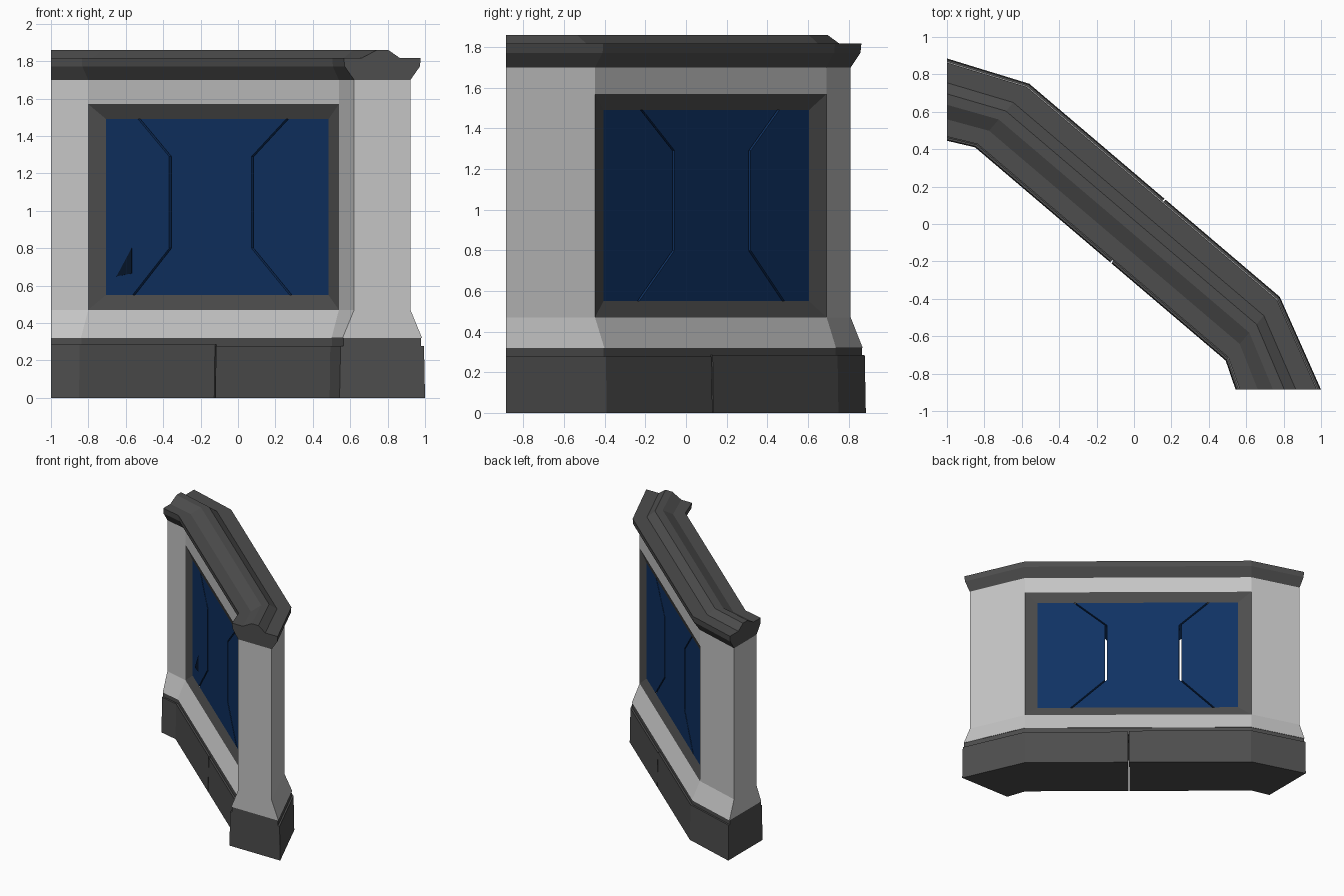
import bpy, bmesh
from mathutils import Vector

cube = bpy.data.objects.get("Cube")
if cube:
    bpy.data.objects.remove(cube, do_unlink=True)


def material(name, rgb):
    m = bpy.data.materials.new(name)
    m.use_nodes = True
    color = (*rgb, 1)
    m.diffuse_color = color
    bsdf = m.node_tree.nodes["Principled BSDF"]
    bsdf.inputs["Base Color"].default_value = color
    bsdf.inputs["Roughness"].default_value = 0.8
    return m


WHITE = material("pale_wall", (0.56, 0.56, 0.56))
GREY = material("dark_grey", (0.075, 0.075, 0.075))
BLUE = material("blue_glass", (0.005, 0.032, 0.125))
NAVY = material("navy_chip", (0.002, 0.008, 0.025))

# Plan of the bent wall: inner and outer point at each mitred station
plan = [((-1, 0.445), (-1, 0.885)), ((-0.85, 0.41), (-0.56, 0.75)),
        ((0.49, -0.73), (0.78, -0.39)), ((0.543, -0.885), (1, -0.885))]
stations = []
for a, b in plan:
    a, b = Vector((*a, 0)), Vector((*b, 0))
    stations.append(((a + b) / 2, (b - a) / 2))
s0, s1, s2, s3 = stations

# Local axes of the long middle stretch
U = (s2[0] - s1[0]).normalized()
N = Vector((-U.y, U.x, 0))
HALF = abs(s1[1].dot(N))
MID = N * s1[0].dot(N)
WALL = 0.66          # wall thickness as a share of the base thickness
GLASS = 0.12         # glass distance from the wall centre


def local(u, d, z):
    return MID + U * u + N * d + Vector((0, 0, z))


def finish(name, bm, mat):
    bmesh.ops.recalc_face_normals(bm, faces=bm.faces)
    me = bpy.data.meshes.new(name)
    bm.to_mesh(me)
    bm.free()
    me.materials.append(mat)
    ob = bpy.data.objects.new(name, me)
    bpy.context.collection.objects.link(ob)
    return ob


def loft(name, loops, mat):
    """Join equal closed loops into a capped solid."""
    bm = bmesh.new()
    rings = [[bm.verts.new(p) for p in loop] for loop in loops]
    n = len(rings[0])
    for r, q in zip(rings, rings[1:]):
        for i in range(n):
            j = (i + 1) % n
            bm.faces.new((r[i], r[j], q[j], q[i]))
    bm.faces.new(rings[0])
    bm.faces.new(rings[-1])
    return finish(name, bm, mat)


def sweep(name, profile, path, mat):
    """Run a (thickness share, height) section along plan stations."""
    loft(name, [[c + v * f + Vector((0, 0, z)) for f, z in profile]
                for c, v in path], mat)


def both_sides(half):
    return half + [(-f, z) for f, z in reversed(half)]


# Base blocks, split by a narrow seam
for name, top, path in (
        ("base_block_right", 0.285, [s0, s1, (local(0.036, 0, 0), N * HALF)]),
        ("base_block_left", 0.277, [(local(0.044, 0, 0), N * HALF), s2, s3])):
    sweep(name, both_sides([(1, 0), (0.975, top)]), path, GREY)
sweep("base_ledge", both_sides([(0.91, 0.26), (0.91, 0.32)]), stations, GREY)

# Pale wall: end columns, flared sill and lintel
column = both_sides([(0.93, 0.32), (WALL, 0.47), (WALL, 1.70)])
sweep("end_column_right", column, [s0, s1], WHITE)
sweep("end_column_left", column, [s2, s3], WHITE)
sweep("window_sill", both_sides([(0.93, 0.32), (WALL, 0.47)]), [s1, s2], WHITE)
sweep("lintel", both_sides([(WALL, 1.57), (WALL, 1.70)]), [s1, s2], WHITE)

# Stepped cap moulding with a raised ridge
cap = [(-WALL, 1.70), (WALL, 1.70), (0.88, 1.772), (0.90, 1.817),
       (0.41, 1.817), (0.14, 1.86), (-0.125, 1.86), (-0.48, 1.817),
       (-0.90, 1.817), (-0.88, 1.772)]
sweep("cap_moulding", cap, stations, GREY)

# Bevelled window frame on each face
U0, U1, Z0, Z1 = -0.81, 0.75, 0.55, 1.49
for side, name in ((-1, "front_window_frame"), (1, "back_window_frame")):
    bm = bmesh.new()
    outer = [c + v * WALL * side + Vector((0, 0, z))
             for (c, v), z in ((s1, 0.47), (s2, 0.47), (s2, 1.57), (s1, 1.57))]
    inner = [local(u, GLASS * side, z)
             for u, z in ((U0, Z0), (U1, Z0), (U1, Z1), (U0, Z1))]
    outer = [bm.verts.new(p) for p in outer]
    inner = [bm.verts.new(p) for p in inner]
    for i in range(4):
        j = (i + 1) % 4
        bm.faces.new((outer[i], outer[j], inner[j], inner[i]))
    ob = finish(name, bm, GREY)
    # Face the frame away from the wall centre
    me = ob.data
    if me.polygons[0].normal.dot(N) * side < 0:
        me.flip_normals()

# Glass in three thick panels separated by bracket-shaped gaps
GAP = 0.008
left_cut = [(-0.617, Z0), (-0.36, 0.80), (-0.36, 1.29), (-0.578, Z1)]
right_cut = [(0.485, Z0), (0.217, 0.80), (0.217, 1.29), (0.46, Z1)]


def shift(cut, du):
    return [(u + du, z) for u, z in cut]


panels = {
    "glass_panel_right": [(U0, Z1), (U0, Z0)] + shift(left_cut, -GAP),
    "glass_panel_middle": shift(left_cut, GAP) + shift(right_cut, -GAP)[::-1],
    "glass_panel_left": shift(right_cut, GAP) + [(U1, Z1), (U1, Z0)],
}
for name, outline in panels.items():
    loft(name, [[local(u, d, z) for u, z in outline] for d in (-GLASS, GLASS)], BLUE)

# Small chip in the front glass
chip = [(-0.63, 0.80), (-0.735, 0.65), (-0.63, 0.665)]
loft("glass_chip", [[local(u, d, z) for u, z in chip]
                    for d in (-GLASS - 0.003, -GLASS + 0.002)], NAVY)
